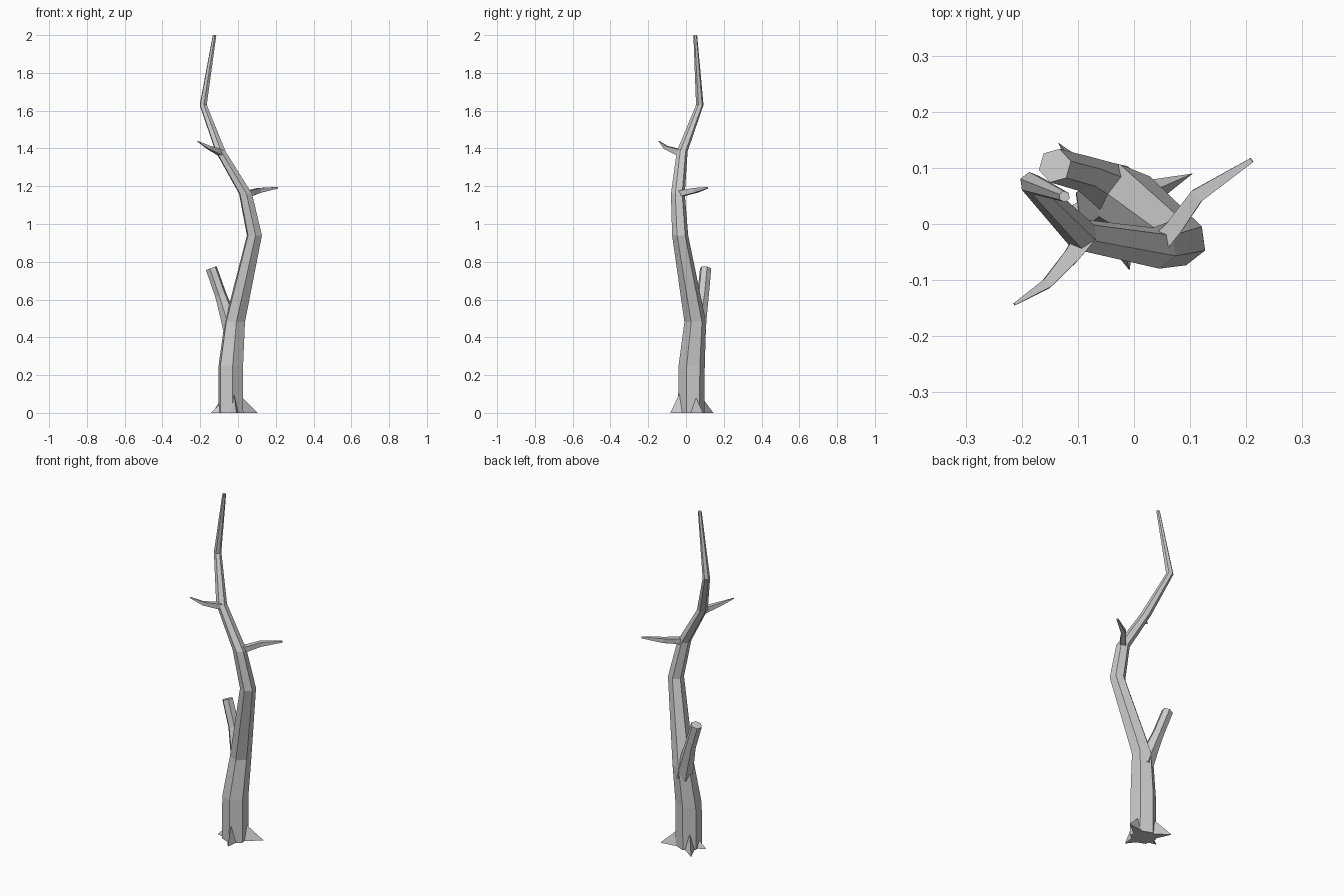
import bpy, bmesh, math
from mathutils import Vector

if "Cube" in bpy.data.objects:
    bpy.data.objects.remove(bpy.data.objects["Cube"])


def finish(name, bm):
    bmesh.ops.recalc_face_normals(bm, faces=bm.faces)
    mesh = bpy.data.meshes.new(name)
    bm.to_mesh(mesh)
    bm.free()
    ob = bpy.data.objects.new(name, mesh)
    bpy.context.collection.objects.link(ob)
    return ob


def tube(name, path, sides, turn=0.0, level=False):
    """Faceted tube through (x, y, z, radius) points; level keeps rings horizontal."""
    bm = bmesh.new()
    pts = [Vector(p[:3]) for p in path]
    rings = []
    for i, p in enumerate(pts):
        d = (pts[min(i + 1, len(pts) - 1)] - pts[max(i - 1, 0)]).normalized()
        u, v = Vector((1, 0, 0)), Vector((0, 1, 0))
        if not level:
            ref = Vector((0, 0, 1)) if abs(d.z) < 0.7 else Vector((0, 1, 0))
            u = ref.cross(d).normalized()
            v = d.cross(u)
        ring = []
        for k in range(sides):
            a = math.radians(turn) + 2 * math.pi * k / sides
            ring.append(bm.verts.new(p + path[i][3] * (u * math.cos(a) + v * math.sin(a))))
        rings.append(ring)
    for a, b in zip(rings, rings[1:]):
        for k in range(sides):
            n = (k + 1) % sides
            bm.faces.new((a[k], a[n], b[n], b[k]))
    bm.faces.new(rings[0][::-1])
    bm.faces.new(rings[-1])
    return finish(name, bm)


def root(name, tip, height, half_width):
    """Wedge running from the trunk down to a pointed tip on the ground."""
    bm = bmesh.new()
    centre, tip = Vector((-0.038, 0.028, 0)), Vector(tip)
    d = (tip - centre).normalized()
    side = Vector((-d.y, d.x, 0)) * half_width
    base = centre + d * 0.045
    top = centre + d * 0.066 + Vector((0, 0, height))
    inner = centre + d * 0.03 + Vector((0, 0, height))
    v = [bm.verts.new(p) for p in (base - side, base + side, tip, top, inner)]
    for f in ((0, 2, 1), (0, 3, 2), (2, 3, 1), (0, 4, 3), (1, 3, 4), (0, 1, 4)):
        bm.faces.new([v[i] for i in f])
    return finish(name, bm)


# Main trunk: crooked six-sided stem tapering to the tip
tube("trunk", [
    (-0.038, 0.028, 0.00, 0.071),
    (-0.038, 0.030, 0.25, 0.070),
    (-0.017, 0.049, 0.48, 0.058),
    (0.087, -0.031, 0.94, 0.043),
    (0.040, -0.043, 1.16, 0.037),
    (-0.093, -0.020, 1.385, 0.029),
    (-0.184, 0.073, 1.63, 0.020),
    (-0.124, 0.049, 2.00, 0.010),
], 6, turn=-22, level=True)

# Broken-off thick branch
tube("broken_branch", [
    (-0.025, 0.055, 0.42, 0.050),
    (-0.050, 0.068, 0.50, 0.043),
    (-0.090, 0.090, 0.62, 0.032),
    (-0.141, 0.104, 0.765, 0.031),
], 6, turn=15)

# Two thin twigs
tube("right_twig", [
    (0.045, -0.035, 1.160, 0.024),
    (0.072, -0.005, 1.166, 0.021),
    (0.112, 0.050, 1.178, 0.018),
    (0.210, 0.114, 1.192, 0.006),
], 4, turn=45)
tube("left_twig", [
    (-0.085, -0.020, 1.375, 0.025),
    (-0.110, -0.055, 1.386, 0.020),
    (-0.155, -0.106, 1.405, 0.013),
    (-0.213, -0.143, 1.438, 0.003),
], 4, turn=45)

# Roots at the foot
root("front_root", (-0.008, -0.083, 0), 0.10, 0.030)
root("right_root", (0.105, 0.090, 0), 0.08, 0.030)
root("back_root", (-0.135, 0.145, 0), 0.09, 0.030)
root("left_root", (-0.143, 0.015, 0), 0.04, 0.025)
